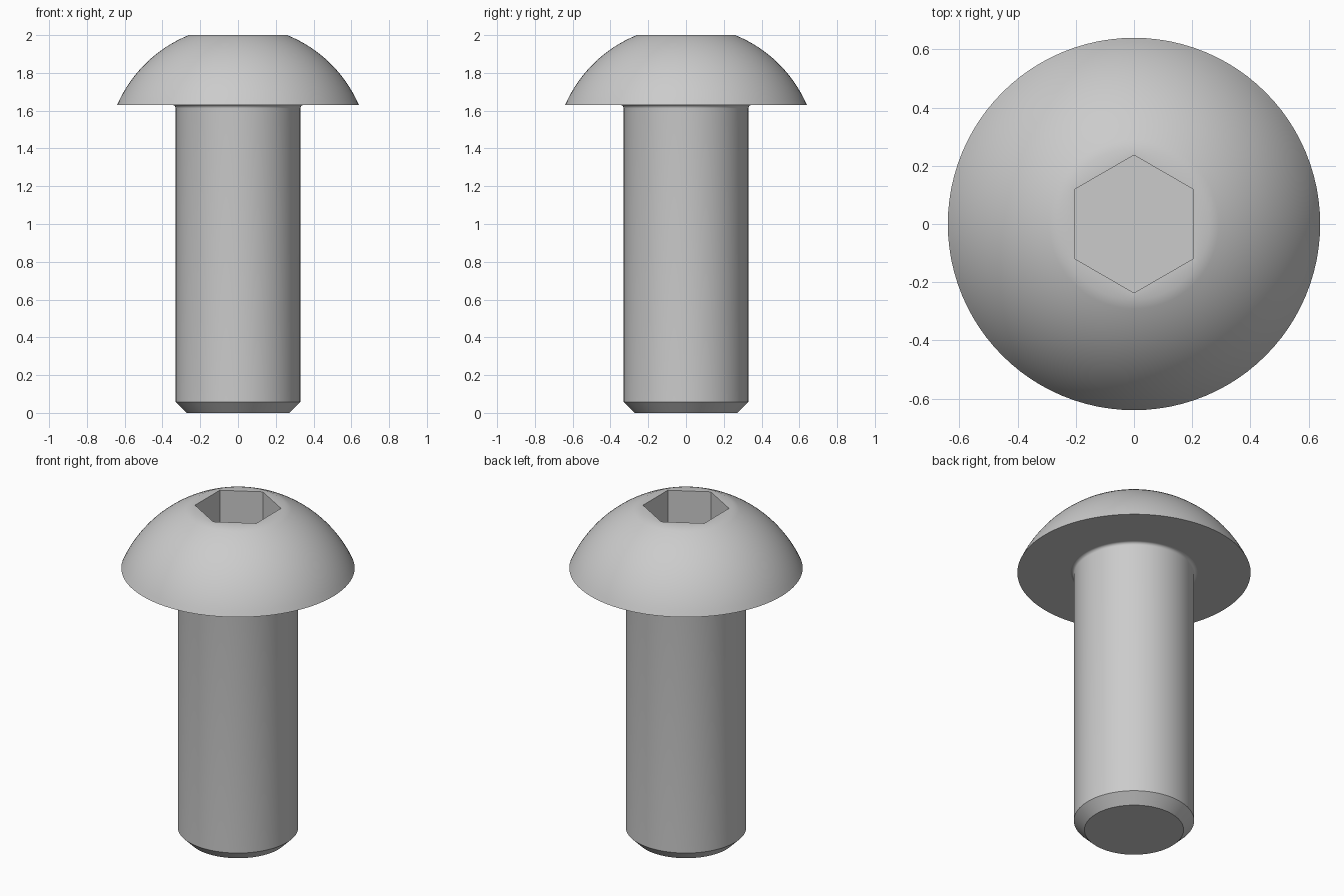
import bpy
import bmesh
from math import radians, sin, cos, tau, pi, asin

SEGMENTS = 96  # divisible by 12, so the socket corners fall on vertices

cube = bpy.data.objects.get("Cube")
if cube:
    bpy.data.objects.remove(cube, do_unlink=True)

# One plain grey metal
steel = bpy.data.materials.new("grey_steel")
steel.use_nodes = True
grey = (0.6, 0.6, 0.6, 1)
steel.diffuse_color = grey
steel.node_tree.nodes["Principled BSDF"].inputs["Base Color"].default_value = grey


def circle(r):
    return lambda a: r


def hexagon(apothem):
    # Flats face +x and -x, corners point along y
    third = radians(60)
    return lambda a: apothem / cos((a + third / 2) % third - third / 2)


def lathe(name, rings, cap_start=False, cap_end=False):
    """Skin a stack of (radius function, height) rings."""
    bm = bmesh.new()
    loops = []
    for radius, z in rings:
        angles = [tau * i / SEGMENTS for i in range(SEGMENTS)]
        loops.append([bm.verts.new((radius(a) * cos(a), radius(a) * sin(a), z))
                      for a in angles])
    for low, high in zip(loops, loops[1:]):
        for i in range(SEGMENTS):
            j = (i + 1) % SEGMENTS
            bm.faces.new((low[i], low[j], high[j], high[i]))
    if cap_start:
        bm.faces.new(loops[0][::-1])
    if cap_end:
        bm.faces.new(loops[-1])
    mesh = bpy.data.meshes.new(name)
    bm.to_mesh(mesh)
    bm.free()
    mesh.materials.append(steel)
    obj = bpy.data.objects.new(name, mesh)
    bpy.context.collection.objects.link(obj)
    bpy.ops.object.select_all(action="DESELECT")
    obj.select_set(True)
    bpy.context.view_layer.objects.active = obj
    bpy.ops.object.shade_smooth_by_angle(angle=radians(30))
    return obj


SHANK_R, FILLET, SEAT_Z = 0.33, 0.018, 1.63
HEAD_R, CROWN_R, TOP_Z = 0.64, 0.26, 2.0

# Shank: chamfered tip, straight body, small fillet under the head
shank = [(circle(0.272), 0), (circle(SHANK_R), 0.058)]
for k in range(7):
    t = k / 6 * pi / 2
    shank.append((circle(SHANK_R + FILLET * (1 - cos(t))),
                  SEAT_Z - FILLET * (1 - sin(t))))
lathe("shank", shank, cap_start=True)

# Head: flat seat, spherical dome, flat crown, hexagonal socket
centre_z = ((TOP_Z ** 2 + CROWN_R ** 2 - SEAT_Z ** 2 - HEAD_R ** 2)
            / (2 * (TOP_Z - SEAT_Z)))
dome_r = (HEAD_R ** 2 + (SEAT_Z - centre_z) ** 2) ** 0.5
start, end = asin(HEAD_R / dome_r), asin(CROWN_R / dome_r)
head = [(circle(SHANK_R + FILLET), SEAT_Z)]
for k in range(17):
    t = start + (end - start) * k / 16
    head.append((circle(dome_r * sin(t)), centre_z + dome_r * cos(t)))
socket = hexagon(0.205)
head += [(socket, TOP_Z), (socket, TOP_Z - 0.22)]
lathe("head_with_hex_socket", head, cap_end=True)
